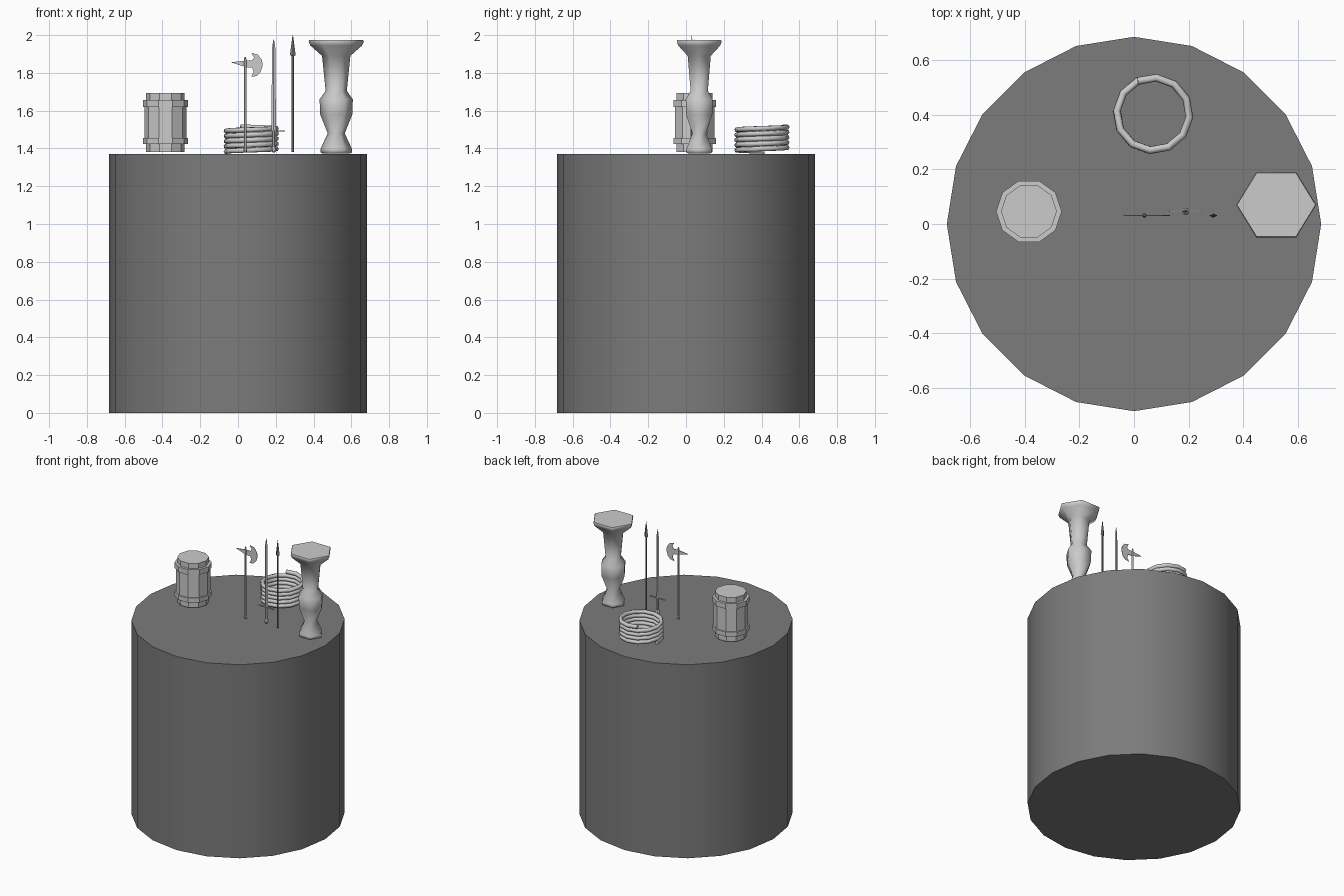
import bpy, bmesh
from math import pi, sin, cos, radians

if "Cube" in bpy.data.objects:
    bpy.data.objects.remove(bpy.data.objects["Cube"])


def grey(name, v):
    m = bpy.data.materials.new(name)
    m.diffuse_color = (v, v, v, 1)
    m.use_nodes = True
    m.node_tree.nodes["Principled BSDF"].inputs["Base Color"].default_value = m.diffuse_color
    return m


DARK, MID = grey("dark_grey", 0.2), grey("mid_grey", 0.56)


def finish(name, bm, mat=MID):
    bmesh.ops.recalc_face_normals(bm, faces=bm.faces)
    me = bpy.data.meshes.new(name)
    bm.to_mesh(me)
    bm.free()
    me.materials.append(mat)
    ob = bpy.data.objects.new(name, me)
    bpy.context.collection.objects.link(ob)
    return ob


def lathe(name, profile, sides, x, y, squash=1.0, mat=MID):
    """Turn (radius, z) points around a vertical axis and cap both ends."""
    bm = bmesh.new()
    rings = [[bm.verts.new((x + r * cos(2 * pi * i / sides),
                            y + squash * r * sin(2 * pi * i / sides), z))
              for i in range(sides)] for r, z in profile]
    for a, b in zip(rings, rings[1:]):
        for i in range(sides):
            j = (i + 1) % sides
            bm.faces.new((a[i], a[j], b[j], b[i]))
    bm.faces.new(rings[0][::-1])
    bm.faces.new(rings[-1])
    return finish(name, bm, mat)


def plate(name, outline, y, thick):
    """Extrude an (x, z) outline along y."""
    bm = bmesh.new()
    f = bm.faces.new([bm.verts.new((px, y - thick / 2, pz)) for px, pz in outline])
    ext = bmesh.ops.extrude_face_region(bm, geom=[f])
    vs = [v for v in ext["geom"] if isinstance(v, bmesh.types.BMVert)]
    bmesh.ops.translate(bm, verts=vs, vec=(0, thick, 0))
    return finish(name, bm)


def smooth(ob, deg):
    bpy.ops.object.select_all(action='DESELECT')
    bpy.context.view_layer.objects.active = ob
    ob.select_set(True)
    bpy.ops.object.shade_smooth_by_angle(angle=radians(deg))


# Round pedestal
smooth(lathe("pedestal", [(0.684, 0), (0.684, 1.37)], 20, 0, 0, mat=DARK), 30)

# Barrel with two raised hoops
lathe("barrel", [(0.102, 1.38), (0.102, 1.423), (0.12, 1.423), (0.12, 1.455),
                 (0.112, 1.455), (0.112, 1.62), (0.12, 1.62), (0.12, 1.657),
                 (0.102, 1.657), (0.102, 1.694)], 10, -0.384, 0.046, 0.98)

# Six-sided candlestick
smooth(lathe("candlestick",
             [(0.07, 1.372), (0.083, 1.38), (0.083, 1.398), (0.045, 1.48),
              (0.085, 1.58), (0.088, 1.66), (0.056, 1.705), (0.075, 1.89),
              (0.137, 1.945), (0.146, 1.965), (0.143, 1.973)],
             6, 0.52, 0.07, 0.94), 62)

# Rope coil: rising spiral swept with a round section
cu = bpy.data.curves.new("rope_coil", 'CURVE')
cu.dimensions = '3D'
cu.bevel_depth = 0.014
cu.bevel_resolution = 1
cu.use_fill_caps = True
cu.materials.append(MID)
turns, per = 4.9, 12
n = int(turns * per)
end = radians(115)
sp = cu.splines.new('POLY')
sp.points.add(n)
for i, p in enumerate(sp.points):
    a = end - 2 * pi * (n - i) / per
    p.co = (0.07 + 0.133 * cos(a), 0.402 + 0.133 * sin(a), 1.384 + 0.131 * i / n, 1)
bpy.context.collection.objects.link(bpy.data.objects.new("rope_coil", cu))

# Axe: shaft, crescent blade and back spike
ax, ay = 0.038, 0.031
lathe("axe_shaft", [(0.009, 1.38), (0.009, 1.395), (0.007, 1.40), (0.007, 1.87),
                    (0.003, 1.885)], 6, ax, ay)
plate("axe_blade", [(ax, 1.865), (0.075, 1.865), (0.085, 1.88), (0.072, 1.905),
                    (0.105, 1.897), (0.127, 1.868), (0.131, 1.84), (0.12, 1.805),
                    (0.098, 1.783), (0.07, 1.78), (0.083, 1.805), (0.075, 1.828),
                    (ax, 1.83)], ay, 0.003)
plate("axe_spike", [(ax, 1.865), (ax, 1.832), (-0.038, 1.856)], ay, 0.004)

# Sword standing on its pommel
sx, sy = 0.189, 0.047
lathe("sword_grip", [(0.006, 1.378), (0.014, 1.388), (0.014, 1.4), (0.008, 1.41),
                     (0.008, 1.495)], 6, sx, sy)
plate("sword_guard", [(sx - 0.06, 1.489), (sx + 0.06, 1.489),
                      (sx + 0.06, 1.495), (sx - 0.06, 1.495)], sy, 0.007)
lathe("sword_blade", [(0.012, 1.495), (0.009, 1.93), (0.0015, 1.978)], 4, sx, sy, 0.4)

# Spear with a slim pointed head
lathe("spear_shaft", [(0.006, 1.38), (0.006, 1.9)], 6, 0.29, 0.031, mat=DARK)
lathe("spear_head", [(0.006, 1.887), (0.015, 1.895), (0.008, 1.95), (0.001, 2.0)],
      4, 0.29, 0.031, 0.5, mat=DARK)
